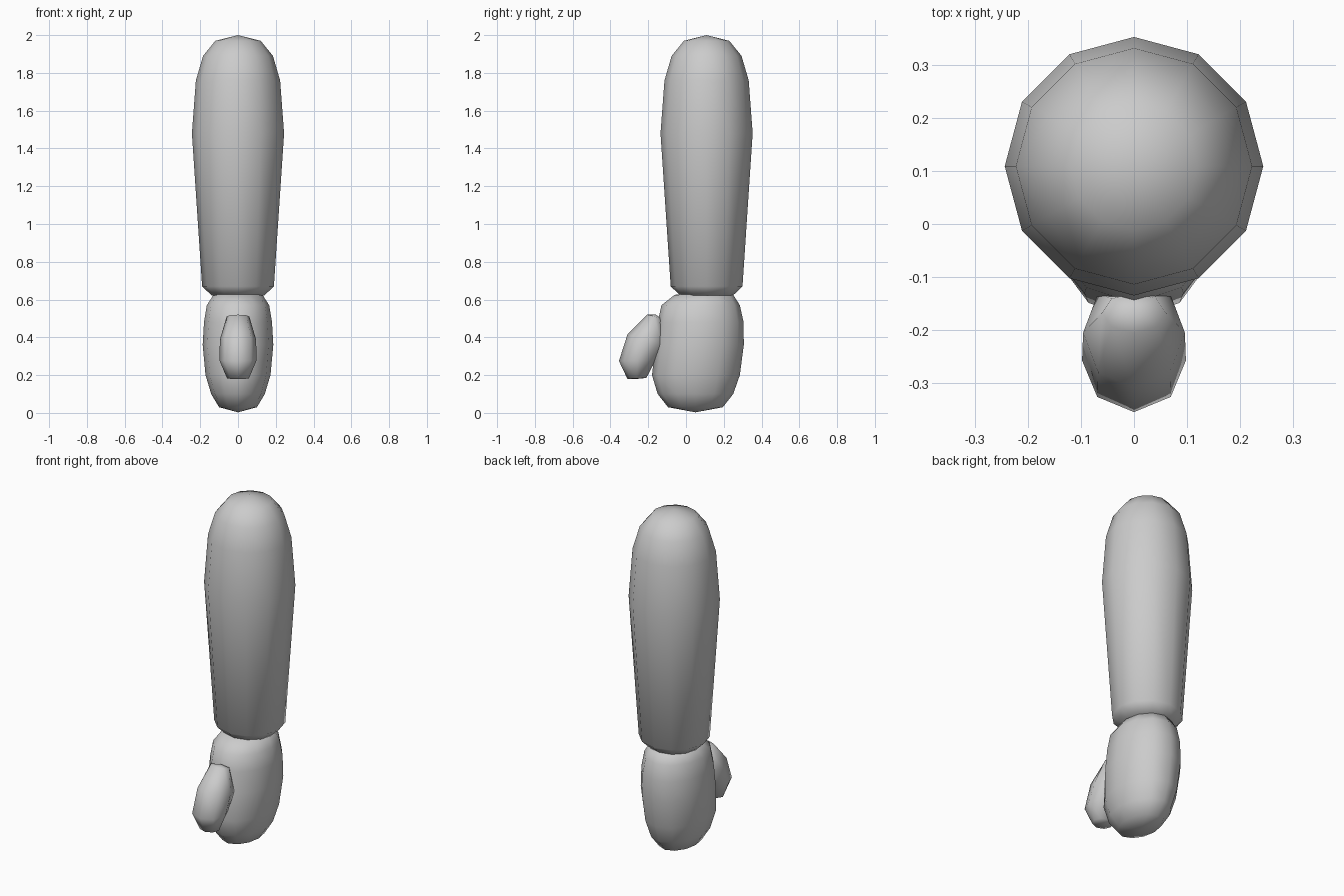
import bpy
import bmesh
from math import cos, sin, tau
from mathutils import Vector

cube = bpy.data.objects.get("Cube")
if cube:
    bpy.data.objects.remove(cube)

grey = bpy.data.materials.new("plain grey")
grey.use_nodes = True
colour = (0.6, 0.6, 0.6, 1)
grey.diffuse_color = colour
grey.node_tree.nodes["Principled BSDF"].inputs["Base Color"].default_value = colour


def loft(name, sides, rings, start, end):
    """Skin oval rings (half width, front point, back point in y,z) between two poles."""
    bm = bmesh.new()
    loops = []
    for half, front, back in rings:
        f, b = Vector((0, *front)), Vector((0, *back))
        mid, reach = (f + b) / 2, (f - b) / 2
        loops.append([bm.verts.new(mid + reach * cos(tau * i / sides)
                                   + Vector((half * sin(tau * i / sides), 0, 0)))
                      for i in range(sides)])
    first, last = bm.verts.new((0, *start)), bm.verts.new((0, *end))
    for i in range(sides):
        j = (i + 1) % sides
        for a, b in zip(loops, loops[1:]):
            bm.faces.new((a[i], a[j], b[j], b[i]))
        bm.faces.new((first, loops[0][j], loops[0][i]))
        bm.faces.new((last, loops[-1][i], loops[-1][j]))
    bmesh.ops.recalc_face_normals(bm, faces=bm.faces)
    for face in bm.faces:
        face.smooth = True
    mesh = bpy.data.meshes.new(name)
    bm.to_mesh(mesh)
    bm.free()
    mesh.materials.append(grey)
    obj = bpy.data.objects.new(name, mesh)
    bpy.context.collection.objects.link(obj)


# Sleeve: round, tapering towards the wrist
centre = 0.109
sleeve = [(0.12, 1.97), (0.185, 1.89), (0.223, 1.76), (0.244, 1.48),
          (0.19, 0.67), (0.14, 0.622)]
loft("sleeve", 12, [(r, (centre - r, z), (centre + r, z)) for r, z in sleeve],
     (centre, 2.0), (centre, 0.61))

# Hand: a mitten deeper than it is wide (half width, front y, back y, z)
hand = [(0.13, -0.06, 0.25, 0.625), (0.165, -0.13, 0.285, 0.57),
        (0.18, -0.15, 0.305, 0.48), (0.187, -0.162, 0.306, 0.36),
        (0.172, -0.18, 0.285, 0.20), (0.142, -0.15, 0.25, 0.10),
        (0.1, -0.095, 0.195, 0.03)]
loft("hand", 12, [(w, (f, z), (b, z)) for w, f, b, z in hand],
     (0.09, 0.64), (0.05, 0.003))

# Thumb: a small tilted capsule on the front
loft("thumb", 8, [
    (0.06, (-0.205, 0.52), (-0.13, 0.50)),
    (0.096, (-0.31, 0.415), (-0.10, 0.36)),
    (0.098, (-0.355, 0.275), (-0.16, 0.28)),
    (0.058, (-0.31, 0.18), (-0.21, 0.185)),
], (-0.16, 0.52), (-0.26, 0.18))
